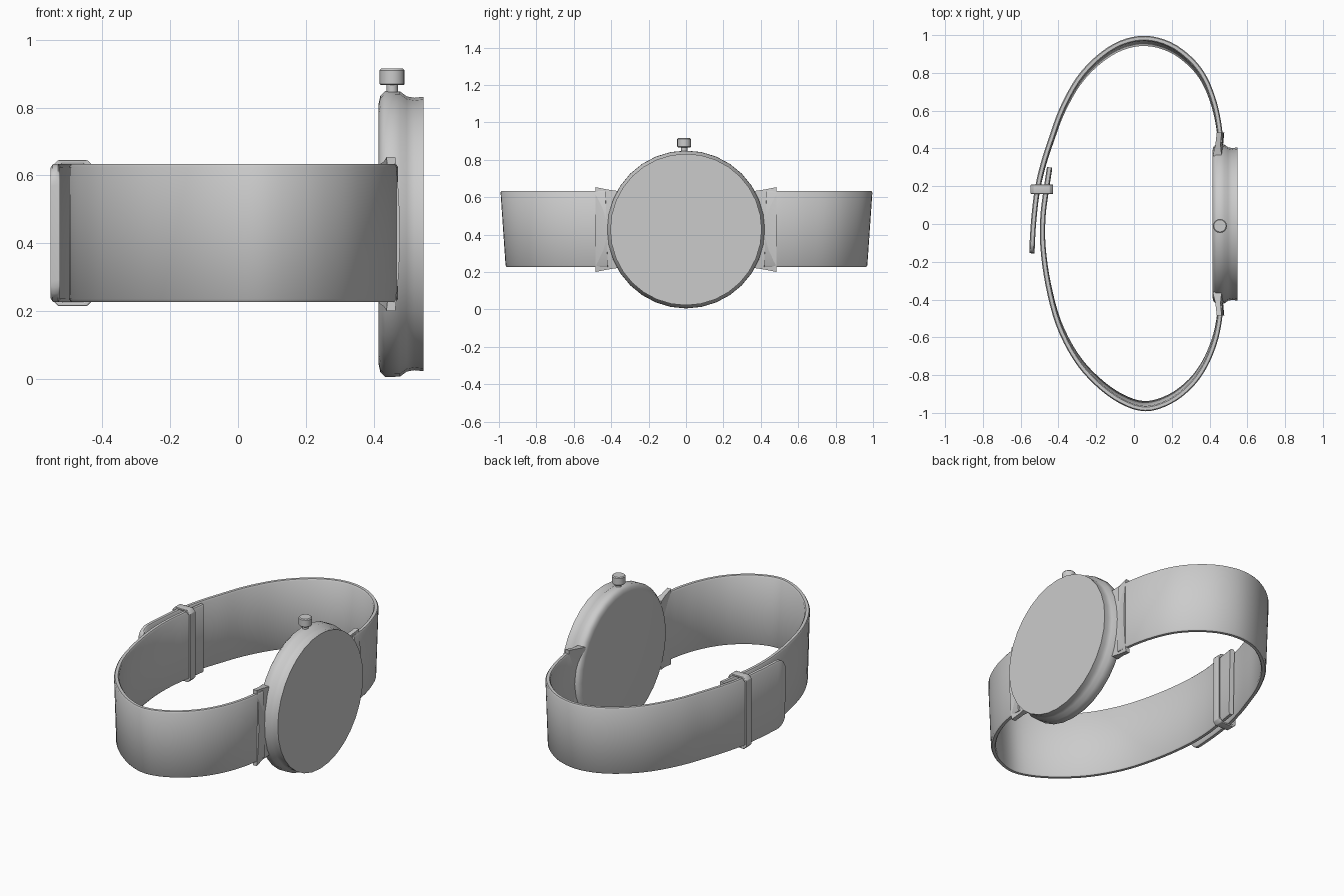
import bpy, bmesh, math
from mathutils import Vector

cube = bpy.data.objects.get("Cube")
if cube:
    bpy.data.objects.remove(cube)

grey = bpy.data.materials.new("plain_grey")
grey.use_nodes = True
colour = (0.6, 0.6, 0.6, 1)
grey.diffuse_color = colour
grey.node_tree.nodes["Principled BSDF"].inputs["Base Color"].default_value = colour

MID_Z = 0.43          # height of the case centre and strap middle
HALF_W = 0.203        # half width of the strap


def finish(name, bm, angle=40, bevel=0):
    bmesh.ops.recalc_face_normals(bm, faces=bm.faces)
    mesh = bpy.data.meshes.new(name)
    bm.to_mesh(mesh)
    bm.free()
    obj = bpy.data.objects.new(name, mesh)
    bpy.context.collection.objects.link(obj)
    mesh.materials.append(grey)
    bpy.ops.object.select_all(action='DESELECT')
    obj.select_set(True)
    bpy.context.view_layer.objects.active = obj
    if bevel:
        mod = obj.modifiers.new("soft_edges", 'BEVEL')
        mod.width, mod.segments = bevel, 2
        mod.limit_method = 'ANGLE'
    bpy.ops.object.shade_smooth_by_angle(angle=math.radians(angle))
    return obj


def loft(rings):
    """Skin a list of closed rings and cap both ends."""
    bm = bmesh.new()
    loops = [[bm.verts.new(p) for p in ring] for ring in rings]
    n = len(loops[0])
    for a, b in zip(loops, loops[1:]):
        for i in range(n):
            j = (i + 1) % n
            bm.faces.new((a[i], a[j], b[j], b[i]))
    bm.faces.new(loops[0])
    bm.faces.new(loops[-1])
    return bm


def turned(profile, sides, place):
    """Lathe (distance, radius) pairs; place maps them into the model."""
    rings = []
    for d, r in profile:
        angles = [2 * math.pi * k / sides for k in range(sides)]
        rings.append([place(d, r * math.cos(a), r * math.sin(a)) for a in angles])
    return loft(rings)


def smooth_path(points, steps=4):
    """Catmull-Rom samples through 2D points."""
    p = [Vector(q) for q in points]
    p = [2 * p[0] - p[1]] + p + [2 * p[-1] - p[-2]]
    out = []
    for a, b, c, d in zip(p, p[1:], p[2:], p[3:]):
        for s in range(steps):
            t = s / steps
            out.append(0.5 * (2 * b + (c - a) * t + (2 * a - 5 * b + 4 * c - d) * t ** 2
                              + (3 * b - a - 3 * c + d) * t ** 3))
    return out + [p[-2]]


def strap(name, points, thick=0.028, corner=0.0):
    path = smooth_path(points)
    if corner:  # extra samples so the tip can be rounded
        tip, prev = path[-1], path[-2]
        path = path[:-1] + [prev.lerp(tip, k / 6) for k in range(1, 7)]
    rings = []
    for i, c in enumerate(path):
        tan = (path[min(i + 1, len(path) - 1)] - path[max(i - 1, 0)]).normalized()
        side = Vector((-tan.y, tan.x)) * thick / 2
        half = HALF_W
        left = (path[-1] - c).length
        if left < corner:
            half -= corner - math.sqrt(corner ** 2 - (corner - left) ** 2)
        ring = []
        for s, v in ((1, 0.96), (0.6, 1), (-0.6, 1), (-1, 0.96),
                     (-1, -0.96), (-0.6, -1), (0.6, -1), (1, -0.96)):
            q = c + side * s
            lean = 1 - 0.014 * (1 - v)    # lower edge sits slightly inward
            ring.append((q.x, q.y * lean, MID_Z + half * v))
        rings.append(ring)
    return finish(name, loft(rings))


# Watch case, a shallow drum facing +x
finish("watch_case", turned(
    [(0.415, 0.385), (0.42, 0.408), (0.435, 0.422), (0.478, 0.421),
     (0.498, 0.406), (0.52, 0.402), (0.548, 0.405)], 32,
    lambda d, a, b: (d, a, MID_Z - 0.003 + b)), 45)

# Crown stem and knob on top of the case
finish("crown", turned(
    [(0.83, 0.017), (0.866, 0.017), (0.866, 0.033), (0.87, 0.037),
     (0.91, 0.037), (0.915, 0.032)], 16,
    lambda d, a, b: (0.455 + a, -0.01 + b, d)))

# Flared, slightly bowed lugs joining the case and strap
for sign, name in ((1, "lug_back"), (-1, "lug_front")):
    rings = []
    for k in range(-4, 5):
        t = k / 4
        bow = -0.014 * t * t
        rings.append([(x + bow, sign * y, MID_Z - 0.003 + t * h) for x, y, h in
                      ((0.43, 0.36, 0.205), (0.478, 0.36, 0.205), (0.472, 0.42, 0.214),
                       (0.478, 0.485, 0.227), (0.452, 0.485, 0.227), (0.445, 0.42, 0.214))])
    finish(name, loft(rings), 30)

# Strap half that wraps over the outside and ends in a rounded tail
strap("outer_strap", [
    (0.458, 0.43), (0.45, 0.52), (0.425, 0.64), (0.375, 0.77), (0.3, 0.87),
    (0.19, 0.95), (0.06, 0.983), (-0.07, 0.957), (-0.19, 0.88), (-0.295, 0.765),
    (-0.38, 0.61), (-0.435, 0.46), (-0.48, 0.32), (-0.512, 0.18),
    (-0.53, 0.03), (-0.538, -0.09), (-0.54, -0.155)], corner=0.06)

# Strap half that runs under the tail
strap("inner_strap", [
    (0.458, -0.43), (0.45, -0.52), (0.425, -0.63), (0.375, -0.75), (0.3, -0.855),
    (0.19, -0.94), (0.06, -0.978), (-0.07, -0.937), (-0.2, -0.84), (-0.31, -0.71),
    (-0.4, -0.53), (-0.455, -0.32), (-0.482, -0.12), (-0.482, 0.04),
    (-0.465, 0.18), (-0.447, 0.3)])

# Keeper loop: a rectangular band around both strap layers
bm = bmesh.new()
rows = []
for y in (0.16, 0.208):
    for x0, x1, h in ((-0.548, -0.428, 0.216), (-0.537, -0.439, 0.205)):
        cut = 0.018
        rows.append([bm.verts.new((x, y, MID_Z + z)) for x, z in (
            (x0, h - cut), (x0 + cut, h), (x1 - cut, h), (x1, h - cut),
            (x1, cut - h), (x1 - cut, -h), (x0 + cut, -h), (x0, cut - h))])
outer_a, inner_a, outer_b, inner_b = rows
for a, b in ((outer_a, outer_b), (inner_a, inner_b), (outer_a, inner_a), (outer_b, inner_b)):
    for i in range(8):
        j = (i + 1) % 8
        bm.faces.new((a[i], a[j], b[j], b[i]))
finish("keeper_loop", bm, 50, 0.003)
